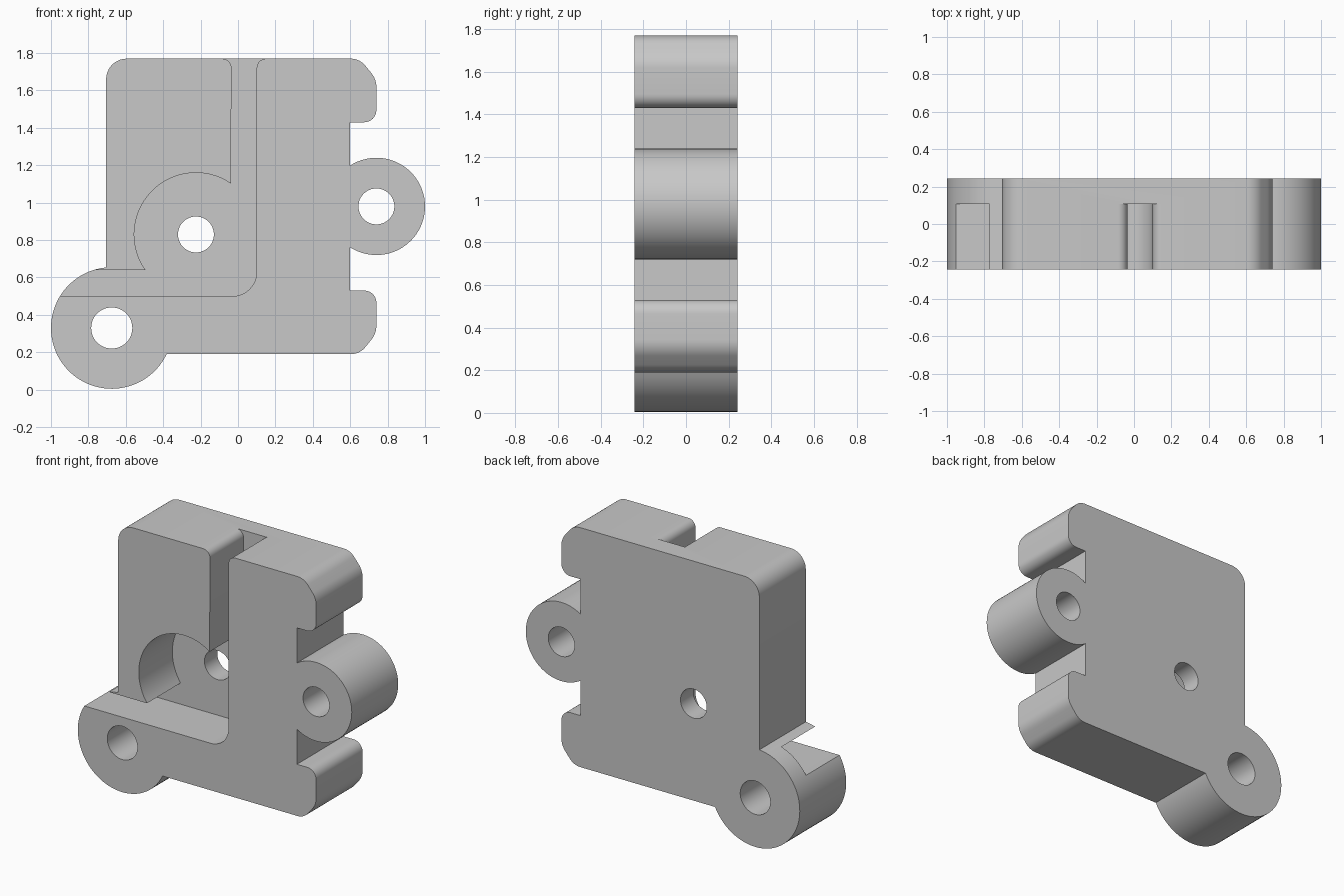
import bpy, bmesh
from math import radians, cos, sin, tan
from mathutils import Vector

cube = bpy.data.objects.get("Cube")
if cube:
    bpy.data.objects.remove(cube, do_unlink=True)

HALF = 0.242          # half of the plate thickness
POCKET_FLOOR = 0.108  # depth position of the pocket floor
MID_Z = 0.98          # symmetry height of the right-hand jaws

grey = bpy.data.materials.new("plain grey")
grey.use_nodes = True
grey.diffuse_color = (0.58, 0.58, 0.58, 1)
grey.node_tree.nodes["Principled BSDF"].inputs["Base Color"].default_value = (0.58, 0.58, 0.58, 1)


def arc(cx, cz, r, start, end, steps):
    """Points on an arc, angles in degrees."""
    angles = [radians(start + (end - start) * i / steps) for i in range(steps + 1)]
    return [(cx + r * cos(a), cz + r * sin(a)) for a in angles]


def fillet(before, corner, after, r, steps=8):
    """Round one corner of a profile with radius r."""
    c = Vector(corner)
    u = (Vector(before) - c).normalized()
    v = (Vector(after) - c).normalized()
    half = u.angle(v) / 2
    reach = r / tan(half)
    centre = c + (u + v).normalized() * (r / sin(half))
    p, q = c + u * reach - centre, c + v * reach - centre
    total = p.angle(q)
    return [tuple(centre + (p * sin(total * (1 - i / steps)) + q * sin(total * i / steps)) / sin(total))
            for i in range(steps + 1)]


def prism(name, profile, y0, y1):
    """Extrude an (x, z) profile from y0 to y1."""
    bm = bmesh.new()
    face = bm.faces.new([bm.verts.new((x, y0, z)) for x, z in profile])
    new = bmesh.ops.extrude_face_region(bm, geom=[face])["geom"]
    bmesh.ops.translate(bm, vec=(0, y1 - y0, 0),
                        verts=[g for g in new if isinstance(g, bmesh.types.BMVert)])
    bmesh.ops.recalc_face_normals(bm, faces=bm.faces)
    mesh = bpy.data.meshes.new(name)
    bm.to_mesh(mesh)
    bm.free()
    mesh.materials.append(grey)
    obj = bpy.data.objects.new(name, mesh)
    bpy.context.collection.objects.link(obj)
    return obj


# Lower jaw on the right side, mirrored for the upper one
jaw = (fillet((0, 0.19), (0.65, 0.19), (0.74, 0.30), 0.10)
       + fillet((0.65, 0.19), (0.74, 0.30), (0.74, 0.53), 0.12)
       + fillet((0.74, 0.30), (0.74, 0.53), (0.60, 0.53), 0.065)
       + [(0.60, 0.53)])
upper_jaw = [(x, 2 * MID_Z - z) for x, z in reversed(jaw)]

# Outer outline: jaws, side lug, rounded top corner, bottom lug
outline = (jaw + arc(0.74, MID_Z, 0.26, -122.6, 122.6, 48) + upper_jaw
           + fillet((0, 1.77), (-0.705, 1.77), (-0.705, 0.7), 0.11, 12)
           + arc(-0.675, 0.33, 0.325, 95.3, 334.5, 56))
plate = prism("bracket_plate", outline, -HALF, HALF)

# Front pocket: horizontal channel, rounded bend, vertical slot, round recess
pocket = ([(-1.2, 0.50)]
          + fillet((-1.2, 0.50), (0.10, 0.50), (0.10, 1.7), 0.13, 12)
          + arc(0.15, 1.72, 0.05, 180, 90, 8) + [(0.15, 1.9), (-0.085, 1.9)]
          + arc(-0.085, 1.72, 0.05, 90, 0, 8)
          + arc(-0.225, 0.83, 0.33, 55.5, 215.2, 40) + [(-1.2, 0.64)])
cutters = [prism("pocket_cutter", pocket, -HALF - 0.1, POCKET_FLOOR)]

# Through holes
for name, x, z, r in (("centre", -0.225, 0.83, 0.096),
                      ("bottom_lug", -0.675, 0.33, 0.11),
                      ("side_lug", 0.74, MID_Z, 0.096)):
    cutters.append(prism(name + "_hole_cutter", arc(x, z, r, 0, 352.5, 47), -HALF - 0.1, HALF + 0.1))

bpy.ops.object.select_all(action="DESELECT")
bpy.context.view_layer.objects.active = plate
plate.select_set(True)
for cutter in cutters:
    cutter.hide_render = True
    mod = plate.modifiers.new(cutter.name, "BOOLEAN")
    mod.operation = "DIFFERENCE"
    mod.solver = "EXACT"
    mod.object = cutter
    bpy.ops.object.modifier_apply(modifier=mod.name)
    bpy.data.objects.remove(cutter, do_unlink=True)

bpy.ops.object.shade_smooth_by_angle(angle=radians(25))
